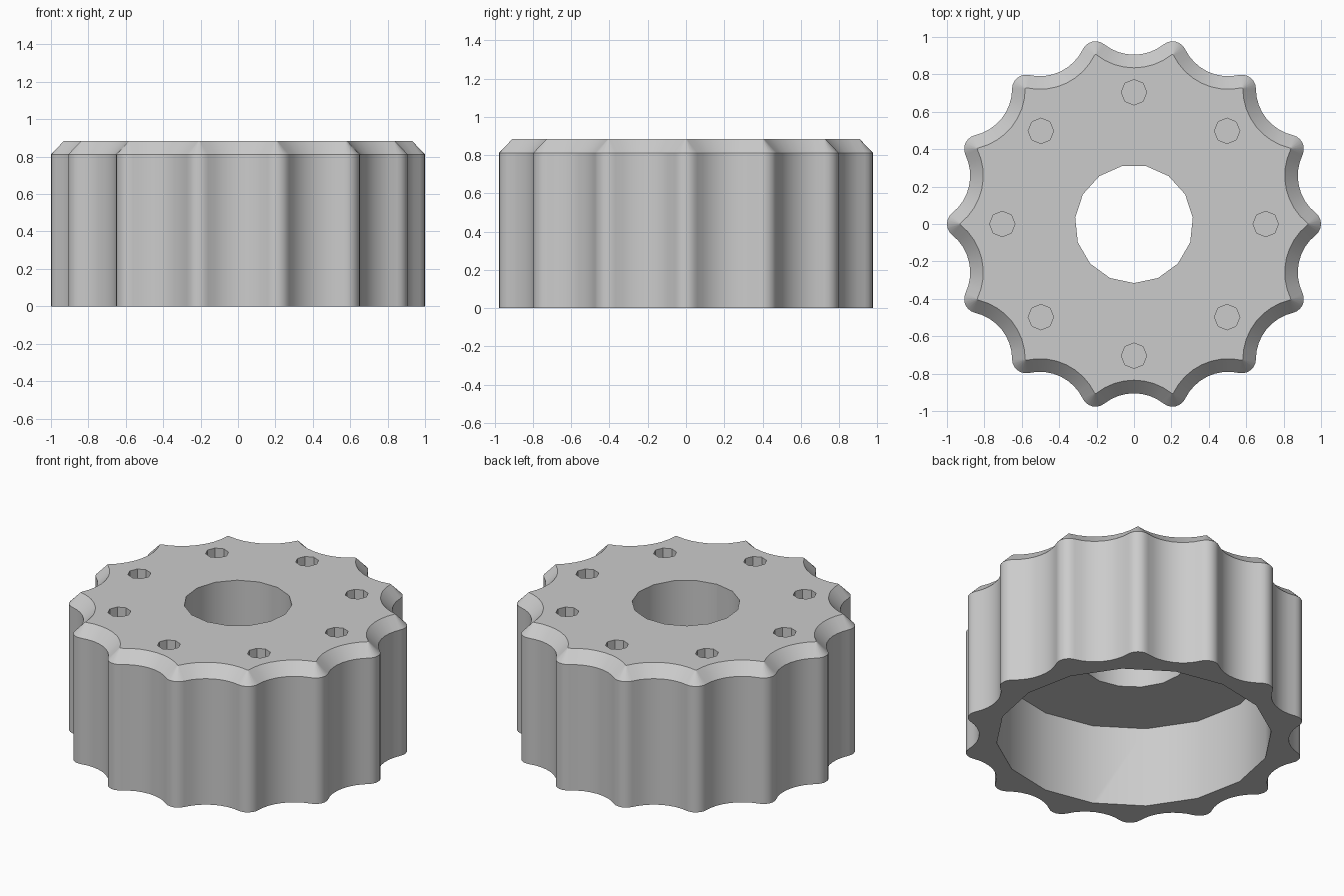
import bpy, bmesh, math

if "Cube" in bpy.data.objects:
    bpy.data.objects.remove(bpy.data.objects["Cube"])

LOBES = 14
HALF = math.pi / LOBES
FILLET = 0.075        # rounded tip radius
VALLEY = 0.905        # radius at the bottom of each scallop
HEIGHT, CHAMFER_Z, CHAMFER = 0.885, 0.812, 0.07

grey = bpy.data.materials.new("plain grey")
grey.diffuse_color = (0.6, 0.6, 0.6, 1)
grey.use_nodes = True
grey.node_tree.nodes["Principled BSDF"].inputs["Base Color"].default_value = grey.diffuse_color


def scallop_radius():
    # Radius that makes the scallop arc tangent to the tip arcs
    fx = (1 - FILLET) * math.sin(HALF)
    k = VALLEY - (1 - FILLET) * math.cos(HALF)
    return (fx * fx + k * k - FILLET * FILLET) / (2 * (FILLET - k))


def outline(inset):
    rs = scallop_radius()
    cx = 1 - FILLET
    sx, sy = (VALLEY + rs) * math.cos(HALF), (VALLEY + rs) * math.sin(HALF)
    phi = math.atan2(sy, sx - cx)
    pts = []
    for i in range(7):                       # convex tip
        a = -phi + 2 * phi * i / 6
        r = FILLET - inset
        pts.append((cx + r * math.cos(a), r * math.sin(a)))
    for i in range(1, 8):                    # concave scallop
        a = phi + math.pi + (2 * HALF - 2 * phi) * i / 8
        r = rs + inset
        pts.append((sx + r * math.cos(a), sy + r * math.sin(a)))
    out = []
    for k in range(LOBES):
        c, s = math.cos(2 * HALF * k), math.sin(2 * HALF * k)
        out += [(c * x - s * y, s * x + c * y) for x, y in pts]
    return out


def circle(radius, sides, start=0.0, x=0.0, y=0.0):
    return [(x + radius * math.cos(start + 2 * math.pi * i / sides),
             y + radius * math.sin(start + 2 * math.pi * i / sides)) for i in range(sides)]


def loft(name, layers):
    """Solid through (outline, z) layers, capped at both ends."""
    bm = bmesh.new()
    rings = [[bm.verts.new((x, y, z)) for x, y in pts] for pts, z in layers]
    n = len(rings[0])
    for lo, hi in zip(rings, rings[1:]):
        for i in range(n):
            j = (i + 1) % n
            bm.faces.new((lo[i], lo[j], hi[j], hi[i]))
    bm.faces.new(rings[0][::-1])
    bm.faces.new(rings[-1])
    mesh = bpy.data.meshes.new(name)
    bm.to_mesh(mesh)
    bm.free()
    mesh.materials.append(grey)
    obj = bpy.data.objects.new(name, mesh)
    bpy.context.collection.objects.link(obj)
    return obj


# Scalloped body with chamfered top edge
body = loft("scalloped_knob", [(outline(0), 0), (outline(0), CHAMFER_Z),
                               (outline(CHAMFER), HEIGHT)])

# Cutters: underside cavity, centre bore, ring of blind holes
cutters = []
for name, pts, z0, z1 in (
        ("cavity_cutter", circle(0.805, 16), -0.2, 0.52),
        ("bore_cutter", circle(0.316, 15, -math.pi / 2), 0.3, 1.1)):
    cutters.append(loft(name, [(pts, z0), (pts, z1)]))
for i in range(8):
    a = i * math.pi / 4
    pts = circle(0.068, 8, 0, 0.704 * math.cos(a), 0.704 * math.sin(a))
    cutters.append(loft("hole_cutter", [(pts, 0.68), (pts, 1.0)]))

bpy.context.view_layer.objects.active = body
for cutter in cutters:
    cutter.hide_render = True
    mod = body.modifiers.new("cut", 'BOOLEAN')
    mod.operation = 'DIFFERENCE'
    mod.solver = 'EXACT'
    mod.object = cutter
    bpy.ops.object.modifier_apply(modifier=mod.name)
    bpy.data.objects.remove(cutter)

# Smooth walls, crisp rims
bpy.ops.object.select_all(action='DESELECT')
body.select_set(True)
bpy.ops.object.shade_smooth_by_angle(angle=math.radians(30))
